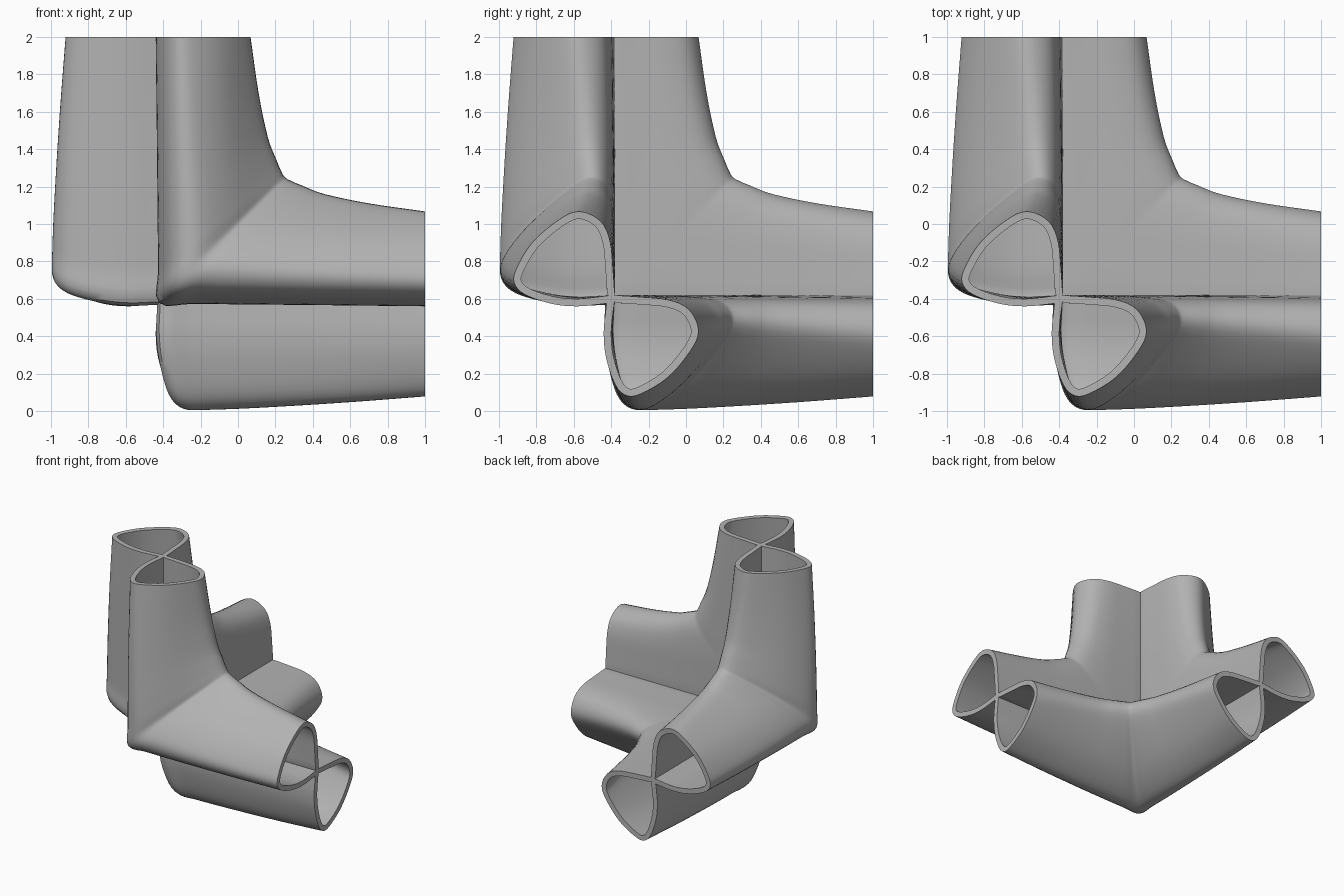
import bpy
import bmesh
import math
from mathutils import Vector

cube = bpy.data.objects.get("Cube")
if cube:
    bpy.data.objects.remove(cube)

CENTRE = Vector((-0.4, -0.4, 0.6))
WALL = 0.04

# One plain grey for the whole shell
grey = bpy.data.materials.new("plain_grey")
grey.use_nodes = True
colour = (0.45, 0.45, 0.45, 1)
grey.diffuse_color = colour
grey.node_tree.nodes["Principled BSDF"].inputs["Base Color"].default_value = colour

# Teardrop wall profiles (width, depth), starting and ending at the shared axis
END = [(0, 0), (.15, .01), (.3, .025), (.4, .07), (.447, .17), (.405, .27),
       (.29, .405), (.15, .49), (.08, .495), (.03, .43), (-.01, .3),
       (-.02, .18), (-.01, .07), (0, 0)]
BEND = [(0, 0), (.3, 0), (.6, .005), (.81, .03), (.9, .1), (.82, .21),
        (.55, .43), (.32, .555), (.18, .57), (.08, .5), (.01, .32),
        (-.01, .18), (-.005, .07), (0, 0)]

# Stations along one leg: position on the axis, then the inner edge point
LEG = [(1.4, 1.4, .447), (1.0, 1.1, .49), (.65, .86, .54),
       (.35, .74, .585), (.15, .67, .615), (0, .636, .636)]


def smooth(points, steps):
    """Catmull-Rom through the points, ends included."""
    pts = [2 * points[0] - points[1]] + points + [2 * points[-1] - points[-2]]
    out = []
    for a, b, c, d in zip(pts, pts[1:], pts[2:], pts[3:]):
        for i in range(steps):
            t = i / steps
            out.append(0.5 * (2 * b + (c - a) * t + (2 * a - 5 * b + 4 * c - d) * t ** 2
                              + (3 * b - a - 3 * c + d) * t ** 3))
    return out + [points[-1].copy()]


def section(t, tip_p, tip_q):
    """Cross-section blended between the open end and the bend."""
    f = (t / 1.4) ** 1.5
    root, tip = Vector((t, 0, 0)), Vector((tip_p, tip_q, 0))
    ring = []
    for (we, de), (wb, db) in zip(END, BEND):
        w = f * we / .447 + (1 - f) * wb / .9
        ring.append(root + (tip - root) * w + Vector((0, 0, f * de + (1 - f) * db)))
    return smooth(ring, 4)


def elbow_rings():
    half = [section(*s) for s in LEG]
    other = [[Vector((v.y, v.x, v.z)) for v in ring] for ring in half[-2::-1]]
    columns = [smooth(list(col), 4) for col in zip(*(half + other))]
    return list(zip(*columns))


def build_elbow(name, place, rings):
    bm = bmesh.new()
    # The last profile point repeats the first, so close the ring instead
    grid = [[bm.verts.new(CENTRE + place(v)) for v in ring[:-1]] for ring in rings]
    n = len(grid[0])
    for a, b in zip(grid, grid[1:]):
        for i in range(n):
            j = (i + 1) % n
            bm.faces.new((a[i], a[j], b[j], b[i]))
    bmesh.ops.recalc_face_normals(bm, faces=bm.faces)
    mesh = bpy.data.meshes.new(name)
    bm.to_mesh(mesh)
    bm.free()
    mesh.materials.append(grey)
    obj = bpy.data.objects.new(name, mesh)
    bpy.context.collection.objects.link(obj)
    bpy.ops.object.select_all(action='DESELECT')
    obj.select_set(True)
    bpy.context.view_layer.objects.active = obj
    # Wall thickness
    mod = obj.modifiers.new("wall", 'SOLIDIFY')
    mod.thickness = WALL
    mod.offset = 0
    bpy.ops.object.modifier_apply(modifier=mod.name)
    # Trim the rims flush with the end planes
    for v in obj.data.vertices:
        for axis in range(3):
            v.co[axis] = min(v.co[axis], CENTRE[axis] + 1.4)
    bpy.ops.object.shade_smooth_by_angle(angle=math.radians(40))


# Three identical elbows, each in its own octant around the shared centre
rings = elbow_rings()
build_elbow("lower_elbow", lambda v: Vector((v.x, v.y, -v.z)), rings)
build_elbow("front_elbow", lambda v: Vector((v.x, -v.z, v.y)), rings)
build_elbow("side_elbow", lambda v: Vector((-v.z, v.x, v.y)), rings)
